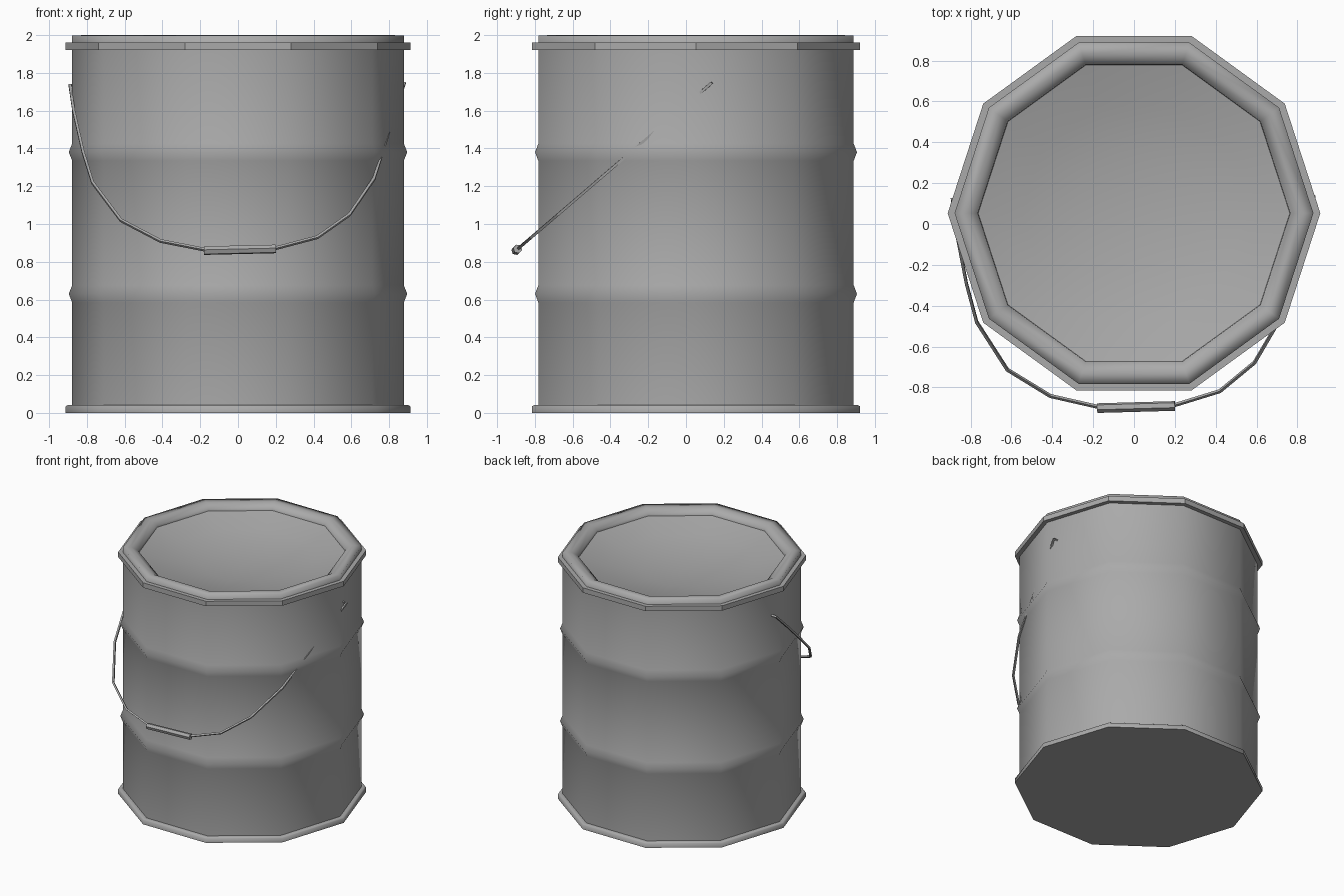
import bpy
import bmesh
import math
from mathutils import Vector

SIDES = 10
CENTRE_Y = 0.053

cube = bpy.data.objects.get("Cube")
if cube:
    bpy.data.objects.remove(cube, do_unlink=True)

# One plain metal colour
metal = bpy.data.materials.new("grey_metal")
metal.use_nodes = True
metal.diffuse_color = (0.4, 0.4, 0.4, 1)
metal.node_tree.nodes["Principled BSDF"].inputs["Base Color"].default_value = (0.4, 0.4, 0.4, 1)


def finish(name, bm, smooth_angle):
    """Turn a bmesh into an object, with edges sharper than the angle kept hard."""
    bmesh.ops.recalc_face_normals(bm, faces=bm.faces)
    mesh = bpy.data.meshes.new(name)
    bm.to_mesh(mesh)
    bm.free()
    mesh.materials.append(metal)
    obj = bpy.data.objects.new(name, mesh)
    bpy.context.collection.objects.link(obj)
    if smooth_angle:
        bpy.ops.object.select_all(action="DESELECT")
        obj.select_set(True)
        bpy.context.view_layer.objects.active = obj
        bpy.ops.object.shade_smooth_by_angle(angle=math.radians(smooth_angle))


def lathe(name, profile, smooth_angle, closed=False):
    """Sweep (radius, height) points round the can; radius 0 makes a centre point."""
    bm = bmesh.new()
    rings = []
    for r, z in profile:
        if r == 0:
            rings.append([bm.verts.new((0, CENTRE_Y, z))] * SIDES)
            continue
        angles = [math.tau * i / SIDES for i in range(SIDES)]
        rings.append([bm.verts.new((r * math.cos(a), CENTRE_Y + r * math.sin(a), z)) for a in angles])
    pairs = list(zip(rings, rings[1:]))
    if closed:
        pairs.append((rings[-1], rings[0]))
    for low, high in pairs:
        for i in range(SIDES):
            j = (i + 1) % SIDES
            corners = list(dict.fromkeys((low[i], low[j], high[j], high[i])))
            bm.faces.new(corners)
    finish(name, bm, smooth_angle)


def rod(name, points, radius, sides=4):
    """Sweep a small polygon along a path, with capped ends."""
    bm = bmesh.new()
    pts = [Vector(p) for p in points]
    side = Vector((0, 0.76, -0.65))  # normal of the plane the handle lies in
    rings = []
    for i, p in enumerate(pts):
        along = (pts[min(i + 1, len(pts) - 1)] - pts[max(i - 1, 0)]).normalized()
        u = (side - along * side.dot(along)).normalized()
        v = along.cross(u)
        angles = [math.tau * (k + 0.5) / sides for k in range(sides)]
        rings.append([bm.verts.new(p + radius * (u * math.cos(a) + v * math.sin(a))) for a in angles])
    for a, b in zip(rings, rings[1:]):
        for k in range(sides):
            m = (k + 1) % sides
            bm.faces.new((a[k], a[m], b[m], b[k]))
    bm.faces.new(rings[0])
    bm.faces.new(rings[-1])
    finish(name, bm, 0)


# Can wall with two softly raised ribs
WALL = 0.878
wall = [(WALL, 0.03)]
for rib in (0.63, 1.38):
    wall += [(WALL, rib - 0.045), (0.896, rib), (WALL, rib + 0.045)]
wall.append((WALL, 1.94))
lathe("can_wall", wall, 70)

# Flat bottom with its rolled foot rim
lathe("bottom_rim", [(0, 0), (0.912, 0), (0.912, 0.035), (0.9, 0.042), (WALL, 0.042)], 60)

# Faceted band below the mouth
lathe("top_band", [(0.912, 1.92), (0.912, 1.96), (0.87, 1.96), (0.87, 1.92)], 0, closed=True)

# Rounded mouth ring
lathe("mouth_ring", [(WALL, 1.94), (WALL, 1.997), (0.815, 2.0), (0.765, 1.97), (0.762, 1.945)], 180)

# Shallow dished lid inside the ring
lathe("lid", [(0.764, 1.95), (0.55, 1.89), (0.3, 1.85), (0, 1.835)], 180)


# Wire handle, hanging forward in a slanted plane
def on_handle(x, z):
    return (x, -0.9 + (z - 0.86) * 1.168, z)


wire = [(-0.83, 1.735), (-0.89, 1.735), (-0.87, 1.6), (-0.82, 1.38), (-0.77, 1.22),
        (-0.62, 1.02), (-0.41, 0.91), (-0.18, 0.865), (0.2, 0.872), (0.42, 0.93),
        (0.59, 1.05), (0.72, 1.24), (0.79, 1.46), (0.822, 1.57), (0.866, 1.7),
        (0.882, 1.745), (0.83, 1.745)]
rod("handle_wire", [on_handle(x, z) for x, z in wire], 0.01)
rod("handle_grip", [on_handle(-0.18, 0.859), on_handle(0.2, 0.868)], 0.024, 6)
